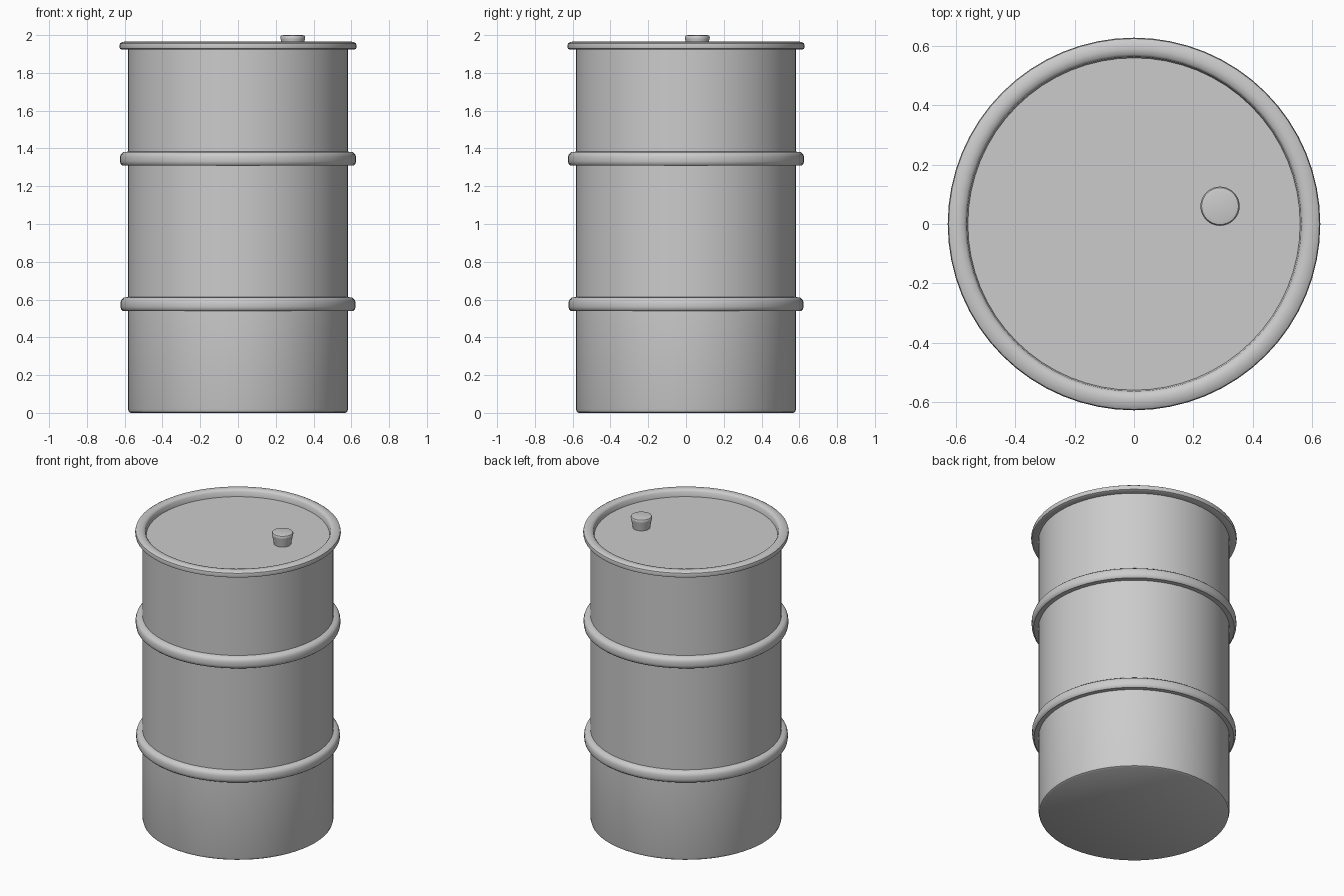
import bpy, bmesh, math

if "Cube" in bpy.data.objects:
    bpy.data.objects.remove(bpy.data.objects["Cube"])


def lathe(name, profile, center=(0, 0), segments=64):
    """Spin an (r, z) profile around a vertical axis; r = 0 makes a pole."""
    bm = bmesh.new()
    rings = []
    for r, z in profile:
        if r == 0:
            rings.append([bm.verts.new((0, 0, z))] * segments)
        else:
            rings.append([bm.verts.new((r * math.cos(2 * math.pi * i / segments),
                                        r * math.sin(2 * math.pi * i / segments), z))
                          for i in range(segments)])
    for a, b in zip(rings, rings[1:]):
        for i in range(segments):
            j = (i + 1) % segments
            bm.faces.new(dict.fromkeys((a[i], a[j], b[j], b[i])))
    bmesh.ops.recalc_face_normals(bm, faces=bm.faces)
    mesh = bpy.data.meshes.new(name)
    bm.to_mesh(mesh)
    bm.free()
    obj = bpy.data.objects.new(name, mesh)
    obj.location = (center[0], center[1], 0)
    bpy.context.collection.objects.link(obj)
    bpy.ops.object.select_all(action='DESELECT')
    obj.select_set(True)
    bpy.context.view_layer.objects.active = obj
    bpy.ops.object.shade_smooth_by_angle(angle=math.radians(40))
    return obj


R = 0.583  # drum wall radius


def hoop(z0, z1, outer):
    """Rounded rolling hoop pressed out of the wall."""
    return [(R, z0), (outer - 0.012, z0), (outer - 0.003, z0 + 0.008), (outer, z0 + 0.022),
            (outer, z1 - 0.024), (outer - 0.005, z1 - 0.01), (outer - 0.016, z1), (R, z1 + 0.003)]


# Drum: floor, wall with two hoops, rolled rim and recessed lid
drum = [(0, 0), (0.568, 0), (0.578, 0.006), (R, 0.022)]
drum += hoop(0.54, 0.61, 0.622)
drum += hoop(1.31, 1.38, 0.625)
drum += [(R, 1.923), (0.615, 1.923), (0.625, 1.928), (0.628, 1.942), (0.625, 1.956),
         (0.612, 1.964), (0.59, 1.966), (0.572, 1.962), (0.564, 1.952), (0.56, 1.92), (0, 1.92)]
lathe("drum", drum)

# Tapered bung plug on the lid
lathe("bung_plug", [(0, 1.915), (0.052, 1.915), (0.057, 1.945), (0.064, 1.978),
                    (0.066, 1.99), (0.062, 1.997), (0.05, 2.0), (0, 2.0)],
      center=(0.29, 0.06), segments=32)
